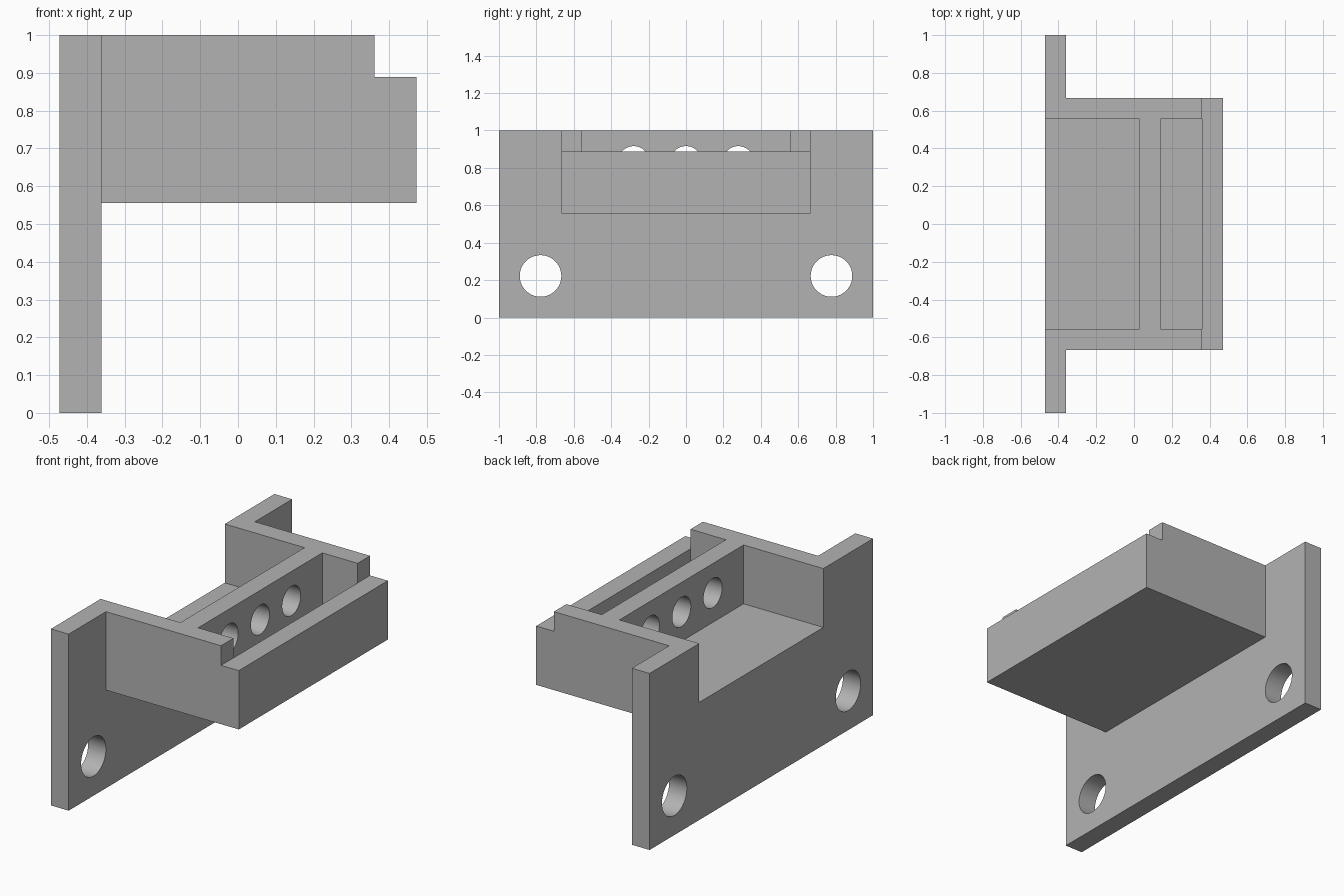
import bpy
from math import pi, radians

if "Cube" in bpy.data.objects:
    bpy.data.objects.remove(bpy.data.objects["Cube"], do_unlink=True)

T = 1 / 9            # wall thickness
BACK, FRONT = -0.472, 0.472
HALF = 6 * T         # half width of the tray
FLOOR = 6 * T        # height of the tray floor

grey = bpy.data.materials.new("plain grey")
grey.use_nodes = True
colour = (0.45, 0.45, 0.45, 1)
grey.diffuse_color = colour
grey.node_tree.nodes["Principled BSDF"].inputs["Base Color"].default_value = colour


def box(name, x, y, z):
    """Box between (low, high) limits on each axis."""
    bpy.ops.mesh.primitive_cube_add(size=1, location=[sum(r) / 2 for r in (x, y, z)])
    ob = bpy.context.object
    ob.name = name
    ob.scale = [r[1] - r[0] for r in (x, y, z)]
    bpy.ops.object.transform_apply(location=True, rotation=True, scale=True)
    ob.data.materials.append(grey)
    return ob


def drill(name, x, y, z, radius, length):
    """Round cutter lying along x."""
    bpy.ops.mesh.primitive_cylinder_add(vertices=64, radius=radius, depth=length,
                                        location=(x, y, z), rotation=(0, pi / 2, 0))
    ob = bpy.context.object
    ob.name = name
    bpy.ops.object.transform_apply(location=True, rotation=True, scale=True)
    ob.data.materials.append(grey)
    return ob


def combine(target, other, operation):
    """Apply a boolean and discard the helper."""
    other.hide_render = True
    mod = target.modifiers.new(other.name, 'BOOLEAN')
    mod.operation, mod.solver, mod.object = operation, 'EXACT', other
    bpy.context.view_layer.objects.active = target
    bpy.ops.object.modifier_apply(modifier=mod.name)
    bpy.data.objects.remove(other, do_unlink=True)


# Upright mounting plate joined to the tray block
bracket = box("mounting_bracket", (BACK, BACK + T), (-1, 1), (0, 1))
tray = box("tray", (BACK + T / 2, FRONT), (-HALF, HALF), (5 * T, 1))
combine(bracket, tray, 'UNION')

# Open rear bay, front pocket and lowered front lip
inner = (T - HALF, HALF - T)
cutters = [
    box("rear_bay", (BACK - 0.2, 0.028), inner, (FLOOR, 1.2)),
    box("front_pocket", (0.028 + T, FRONT - T), inner, (FLOOR, 1.2)),
    box("lip_step", (FRONT - T, FRONT + 0.2), (-1, 1), (8 * T, 1.2)),
]
# Mounting holes in the plate
for y in (-7 * T, 7 * T):
    cutters.append(drill("mounting_hole", BACK + T / 2, y, 2 * T, T, 0.3))
# Row of holes through the divider
for y in (-0.28, 0, 0.28):
    cutters.append(drill("divider_hole", 0.028 + T / 2, y, 7.5 * T, 0.083, 0.16))
for cutter in cutters:
    combine(bracket, cutter, 'DIFFERENCE')

# Smooth hole walls with sharp edges
bpy.ops.object.select_all(action='DESELECT')
bracket.select_set(True)
bpy.context.view_layer.objects.active = bracket
bpy.ops.object.shade_smooth_by_angle(angle=radians(30))
